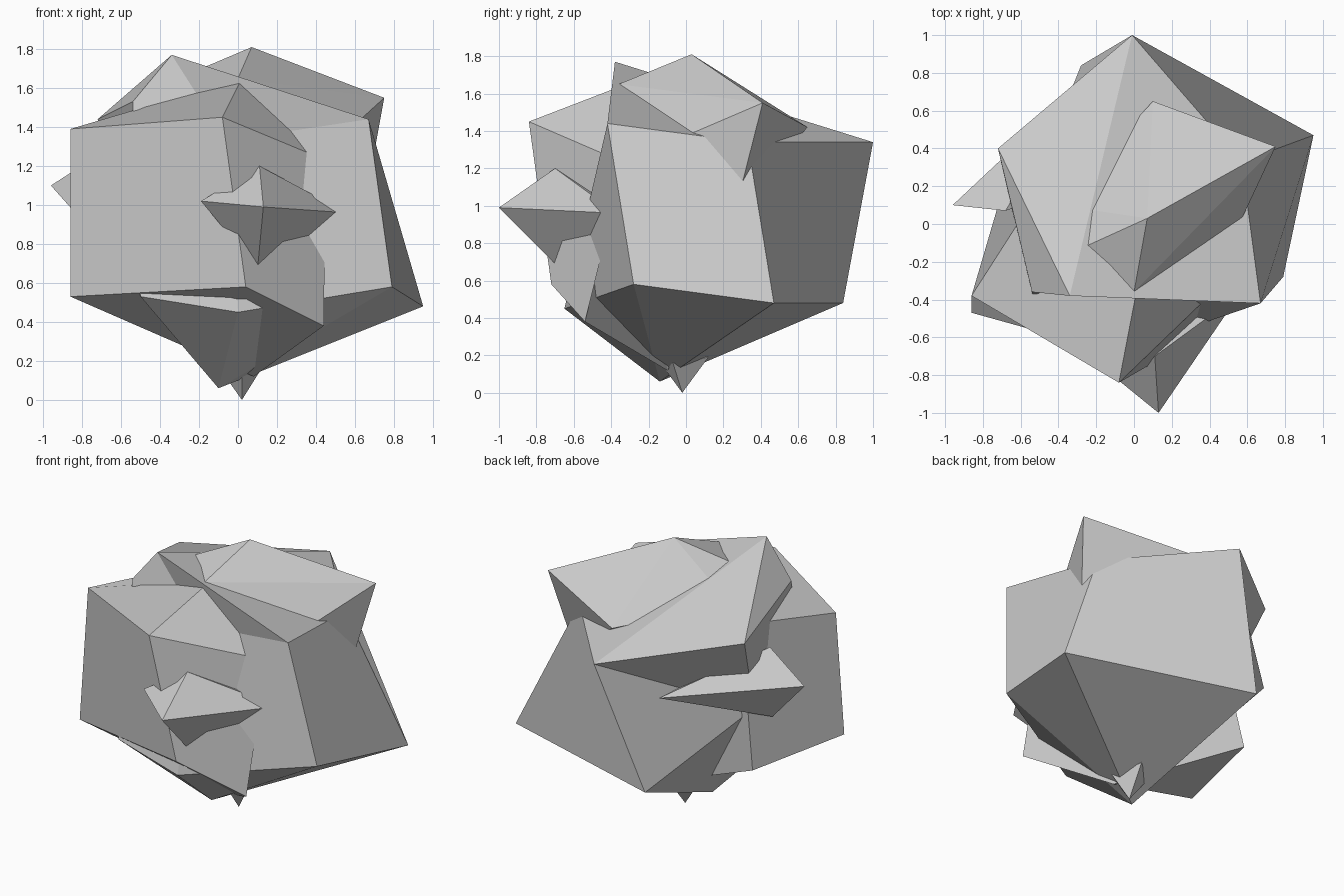
import bpy, bmesh, math

if "Cube" in bpy.data.objects:
    bpy.data.objects.remove(bpy.data.objects["Cube"])


def add_object(name, bm):
    bmesh.ops.recalc_face_normals(bm, faces=bm.faces[:])
    me = bpy.data.meshes.new(name)
    bm.to_mesh(me)
    bm.free()
    ob = bpy.data.objects.new(name, me)
    bpy.context.collection.objects.link(ob)
    return ob


def shard(name, points):
    """Convex chunk of rock spanned by its corner points."""
    bm = bmesh.new()
    for p in points:
        bm.verts.new(p)
    bmesh.ops.convex_hull(bm, input=bm.verts[:])
    loose = [v for v in bm.verts if not v.link_faces]
    bmesh.ops.delete(bm, geom=loose, context='VERTS')
    # merge nearly coplanar triangles into broad facets
    bmesh.ops.dissolve_limit(bm, angle_limit=math.radians(3),
                             verts=bm.verts[:], edges=bm.edges[:])
    return add_object(name, bm)


def boulder(name, points, facets):
    """Chunk with slightly bent facets; each facet is a word of corner letters."""
    bm = bmesh.new()
    vs = [bm.verts.new(p) for p in points]
    for word in facets.split():
        bm.faces.new([vs[ord(c) - 97] for c in word])
    return add_object(name, bm)


# main body of the rock
boulder("rock_core", [
    (.67, -.42, 1.44), (.79, -.28, .58), (.95, .47, .48), (.57, .33, 1.34),
    (-.01, 1, 1.34), (-.28, .84, .48), (-.72, .40, 1.44), (-.34, -.38, 1.77),
    (-.54, -.36, 1.53), (-.50, -.57, .53), (0, -.65, .45), (-.10, -.14, .06),
    (-.58, .10, .85), (-.06, -.33, 1.33)],
    "abcd cfed hade heg gem emf ghi gijm fml mjl "
    "abkn han hnkji bkl bcl cfl jkl")

# large block pushing out at the front left
boulder("front_block", [
    (-.86, -.38, 1.39), (-.08, -.84, 1.45), (.04, -.72, .58), (-.86, -.47, .53),
    (-.675, .25, .51), (-.52, .15, 1.42), (.02, -.32, 1.65), (.45, -.33, 1.23),
    (.44, -.54, .38), (.08, -.10, .12)],
    "abcd adef afgb bgh bhic cij dcj dej fej fjg gjih")

# ridge across the top
shard("top_ridge", [
    (.07, .03, 1.81), (.75, .41, 1.55), (.10, .65, 1.42), (0, -.36, 1.65),
    (-.40, .10, 1.51), (-.26, -.12, 1.67), (.65, .27, 1.0), (.52, -.08, 1.34)])

# pointed outcrop at the front
shard("front_spike", [
    (.13, -1, .99), (.11, -.70, 1.20), (.56, -.37, .96), (-.19, -.74, 1.02),
    (.10, -.68, .67), (.15, -.25, 1.0)])

# pointed outcrop at the left
shard("left_spike", [
    (-.96, .10, 1.10), (-.68, .07, 1.28), (-.30, .72, 1.08),
    (-.72, .10, .83), (-.3, .2, 1.05)])

# small tip under the rock
shard("bottom_tip", [
    (.02, -.02, 0), (.12, -.07, .16), (.04, .12, .19), (-.10, .02, .17),
    (.02, -.13, .15), (0, 0, .4)])
